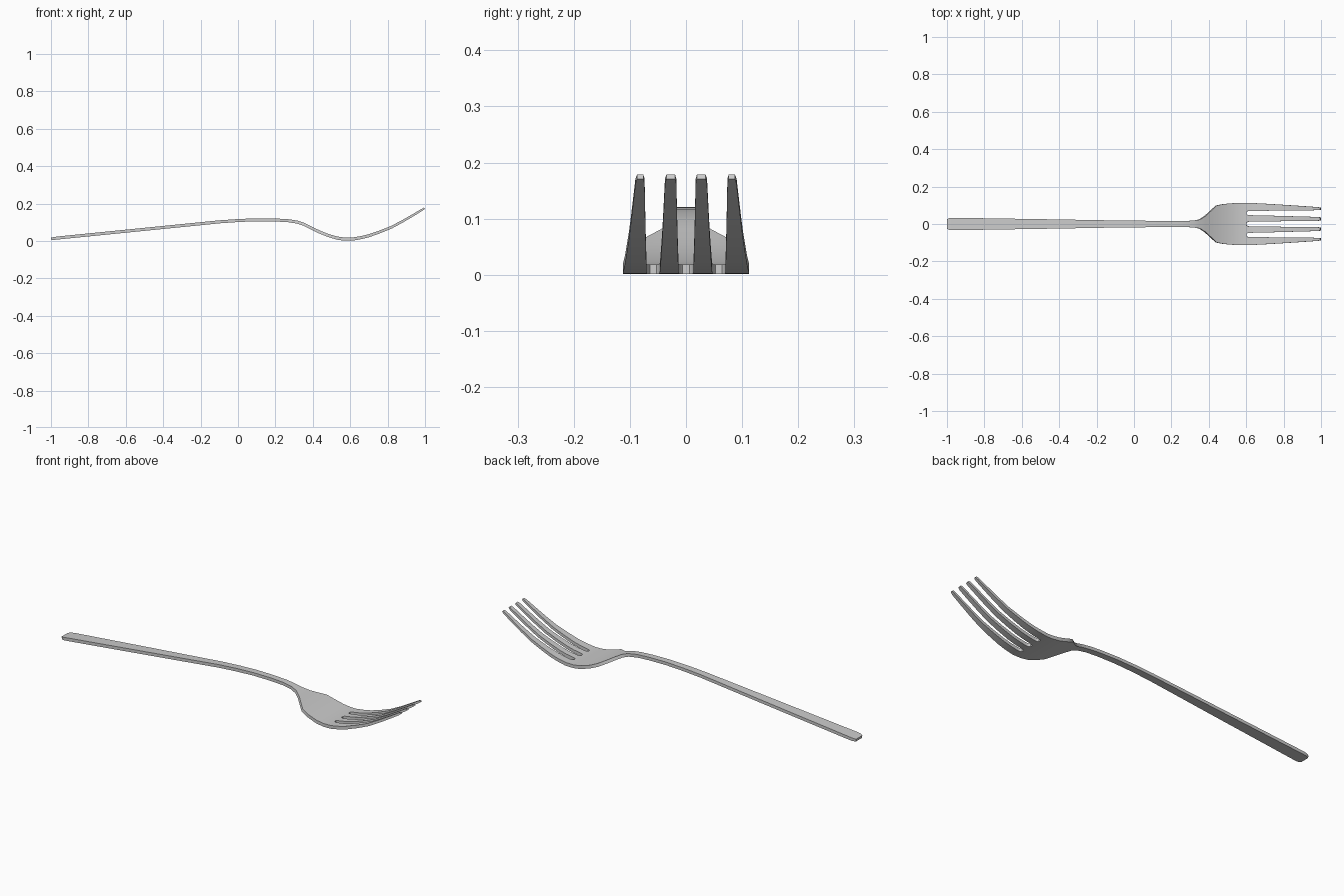
import bpy, bmesh
from mathutils import Vector

if "Cube" in bpy.data.objects:
    bpy.data.objects.remove(bpy.data.objects["Cube"])

# Stations along the handle and bowl: x, centre height, half width, thickness
BODY = [
    (-0.999, 0.011, 0.025, 0.013), (-0.985, 0.013, 0.032, 0.015), (-0.96, 0.016, 0.033, 0.016),
    (-0.5, 0.062, 0.026, 0.016), (-0.1, 0.102, 0.019, 0.016), (0.0, 0.109, 0.018, 0.016),
    (0.1, 0.113, 0.017, 0.016), (0.2, 0.112, 0.0165, 0.016), (0.27, 0.108, 0.0165, 0.016),
    (0.32, 0.100, 0.018, 0.016), (0.35, 0.090, 0.024, 0.016), (0.38, 0.075, 0.043, 0.016),
    (0.41, 0.060, 0.071, 0.016), (0.44, 0.046, 0.099, 0.016), (0.48, 0.030, 0.107, 0.016),
    (0.53, 0.015, 0.111, 0.017), (0.57, 0.0095, 0.112, 0.017), (0.602, 0.0095, 0.1115, 0.017)]

# Stations along the tines: x, centre height, thickness, slot opening
TINES = [
    (0.608, 0.0098, 0.017, 0.75), (0.62, 0.011, 0.017, 1), (0.66, 0.018, 0.016, 1),
    (0.70, 0.028, 0.016, 1), (0.76, 0.049, 0.015, 1), (0.82, 0.073, 0.014, 1),
    (0.88, 0.105, 0.013, 1), (0.94, 0.140, 0.012, 1), (0.985, 0.167, 0.011, 1),
    (0.997, 0.1745, 0.009, 1)]

ROOT = [0.013, 0.047, 0.070, 0.1125]   # tine edges at the slot root
TIP = [0.0175, 0.037, 0.074, 0.089]    # tine edges at the tip
CLOSED = [0.006, 0.053, 0.064, 0.1115] # tine edges at the rounded slot end


def mirrored(half):
    return [-y for y in reversed(half)] + list(half)


def tine_edges(x, opening):
    t = max(0, (x - 0.62) / 0.38)
    edges = [a + (b - a) * t ** 1.15 for a, b in zip(ROOT, TIP)]
    if opening < 1:
        edges = [c + (e - c) * opening for c, e in zip(CLOSED, edges)]
    if x > 0.99:
        edges = [edges[0] + .002, edges[1] - .002, edges[2] + .002, edges[3] - .002]
    return mirrored(edges)


rows = []
for x, z, w, th in BODY:
    rows.append((x, z, th, mirrored([w * c / CLOSED[-1] for c in CLOSED])))
for x, z, th, opening in TINES:
    rows.append((x, z, th, tine_edges(x, opening)))

# Upper and lower skins, offset along the curve normal
bm = bmesh.new()
skins = ([], [])
for i, (x, z, th, ys) in enumerate(rows):
    a, b = rows[max(i - 1, 0)], rows[min(i + 1, len(rows) - 1)]
    n = Vector((-(b[1] - a[1]), 0, b[0] - a[0])).normalized()
    for skin, side in zip(skins, (0.5, -0.5)):
        skin.append([bm.verts.new(Vector((x, y, z)) + n * th * side) for y in ys])

# Faces: all lanes on the body, alternate lanes for the tines
upper, lower = skins
last = len(BODY) - 1
borders = {}
for i in range(len(rows) - 1):
    for j in range(7):
        if i >= last and j % 2:
            continue
        loop = [(i, j), (i + 1, j), (i + 1, j + 1), (i, j + 1)]
        bm.faces.new([upper[p][q] for p, q in loop])
        bm.faces.new([lower[p][q] for p, q in reversed(loop)])
        for e in zip(loop, loop[1:] + loop[:1]):
            if (e[1], e[0]) in borders:
                del borders[(e[1], e[0])]
            else:
                borders[e] = True

# Side walls around the outline and the slots
for (p, q), (r, s) in borders:
    bm.faces.new([upper[p][q], lower[p][q], lower[r][s], upper[r][s]])
bmesh.ops.recalc_face_normals(bm, faces=bm.faces[:])

mesh = bpy.data.meshes.new("fork")
bm.to_mesh(mesh)
bm.free()
fork = bpy.data.objects.new("fork", mesh)
bpy.context.collection.objects.link(fork)

# Smooth curve with crisp edges
bpy.context.view_layer.objects.active = fork
fork.select_set(True)
bpy.ops.object.shade_smooth_by_angle(angle=0.6)
